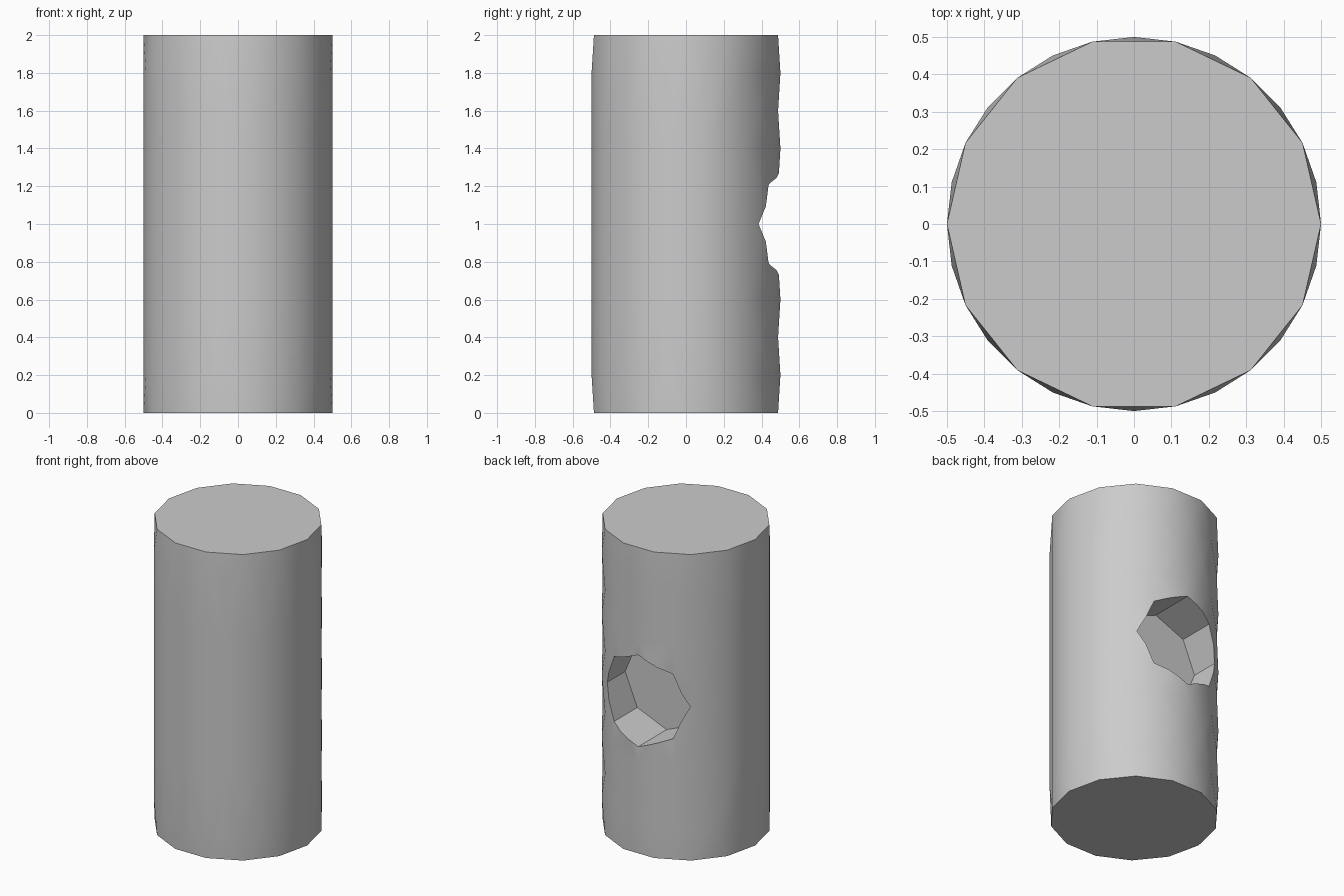
import bpy, bmesh
from math import sin, cos, tau, radians

if "Cube" in bpy.data.objects:
    bpy.data.objects.remove(bpy.data.objects["Cube"], do_unlink=True)

COLS, RINGS, STEP, RADIUS = 28, 10, 0.2, 0.5
BACK_START, BACK_END = 2, 12      # columns of the triangulated back

grey = bpy.data.materials.new("plain grey")
grey.use_nodes = True
colour = (0.6, 0.6, 0.6, 1)
grey.diffuse_color = colour
grey.node_tree.nodes["Principled BSDF"].inputs["Base Color"].default_value = colour

# Staggered rings: even rings use even columns, odd rings use odd columns
bm = bmesh.new()
verts = {}
for i in range(RINGS + 1):
    for j in range(i % 2, COLS, 2):
        a = tau * j / COLS
        verts[i, j] = bm.verts.new((RADIUS * cos(a), RADIUS * sin(a), i * STEP))


def face(*keys):
    bm.faces.new([verts[i, j % COLS] for i, j in keys])


# Triangles over the back, and one row around each end
for i in range(RINGS + 1):
    for j in range(i % 2, COLS, 2):
        in_back = BACK_START <= j and j + 2 <= BACK_END
        if in_back or i in (0, RINGS):
            for n in (i - 1, i + 1):
                if 0 <= n <= RINGS:
                    face((i, j), (i, j + 2), (n, j + 1))

# Long flat strips around the front and sides
for j in range(BACK_END, COLS + BACK_START):
    left = [(i, j) for i in range(j % 2, RINGS + 1, 2)]
    right = [(i, j + 1) for i in range((j + 1) % 2, RINGS + 1, 2)]
    face(*left, *reversed(right))

# Triangles joining the strips to the back
for edge, inner in ((BACK_START, BACK_START + 1), (BACK_END, BACK_END - 1)):
    for i in range(0, RINGS, 2):
        face((i, edge), (i + 2, edge), (i + 1, inner))

# End caps
for i in (0, RINGS):
    face(*[(i, j) for j in range(0, COLS, 2)])

bmesh.ops.recalc_face_normals(bm, faces=bm.faces)
mesh = bpy.data.meshes.new("cylinder_body")
bm.to_mesh(mesh)
bm.free()
body = bpy.data.objects.new("cylinder_body", mesh)
bpy.context.collection.objects.link(body)
mesh.materials.append(grey)

# Eight-sided blind pocket in the back
bpy.ops.mesh.primitive_cylinder_add(vertices=8, radius=0.3, depth=0.6,
                                    location=(0, 0.5, 1), rotation=(radians(90), 0, 0))
cutter = bpy.context.object
cutter.name = "pocket_cutter"
cutter.data.materials.append(grey)
cutter.hide_render = True

cut = body.modifiers.new("pocket", "BOOLEAN")
cut.operation = "DIFFERENCE"
cut.solver = "EXACT"
cut.object = cutter
bpy.ops.object.select_all(action="DESELECT")
body.select_set(True)
bpy.context.view_layer.objects.active = body
bpy.ops.object.modifier_apply(modifier=cut.name)
bpy.data.objects.remove(cutter, do_unlink=True)
bpy.ops.object.shade_smooth_by_angle(angle=radians(30))
